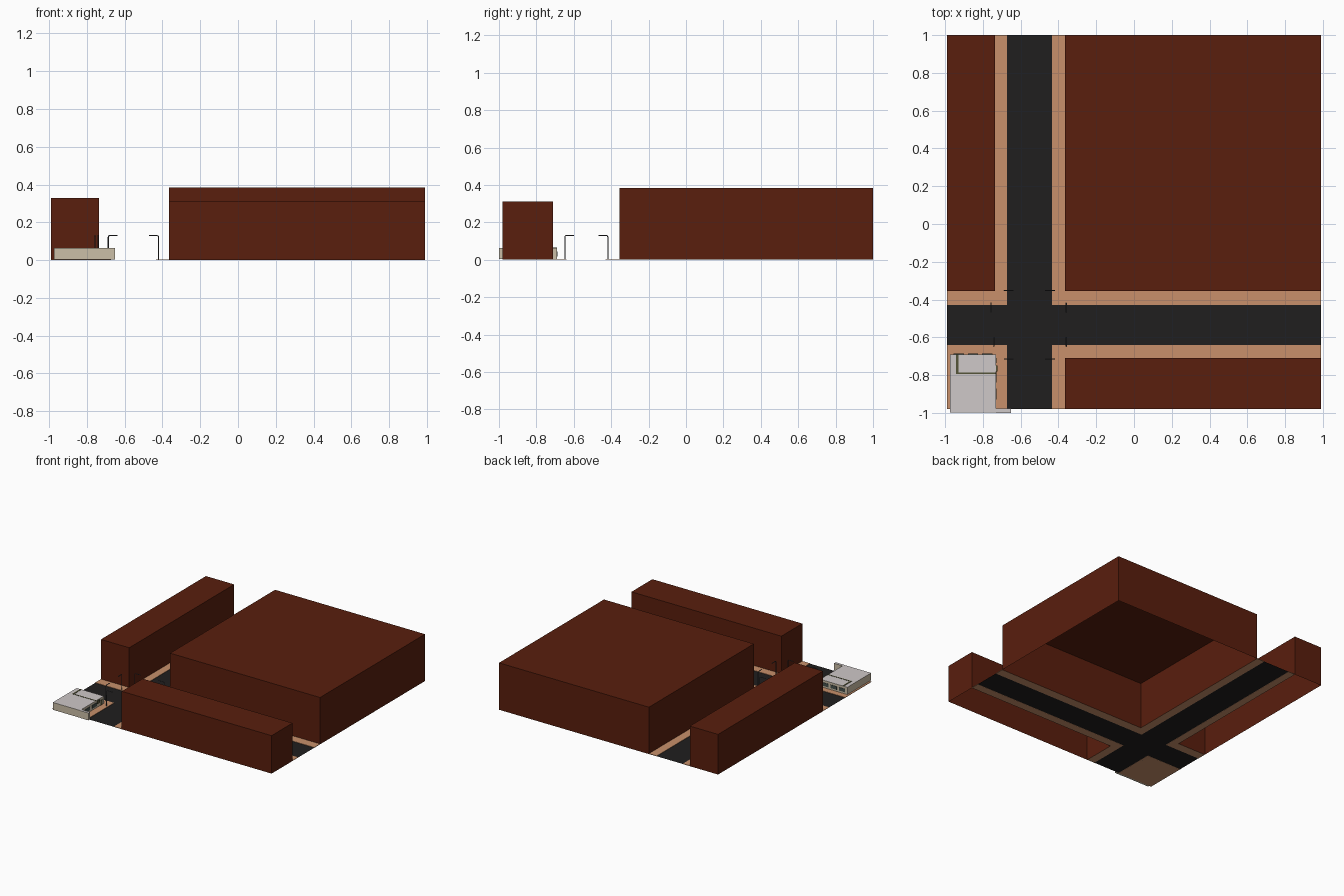
import bpy, bmesh

if "Cube" in bpy.data.objects:
    bpy.data.objects.remove(bpy.data.objects["Cube"])

def mat(name, rgb):
    m = bpy.data.materials.new(name)
    m.diffuse_color = (*rgb, 1)
    m.use_nodes = True
    m.node_tree.nodes["Principled BSDF"].inputs["Base Color"].default_value = m.diffuse_color
    return m

BRICK = mat("brick", (0.10, 0.013, 0.004))
ASPHALT = mat("asphalt", (0.014, 0.013, 0.013))
PAVING = mat("paving", (0.58, 0.28, 0.145))
ROOF = mat("roof", (0.62, 0.58, 0.58))
PLASTER = mat("plaster", (0.60, 0.52, 0.39))
OLIVE = mat("olive", (0.09, 0.09, 0.04))
GLASS = mat("glass", (0.06, 0.08, 0.07))
METAL = mat("metal", (0.06, 0.06, 0.065))

def prism(name, pts, z0, z1, material, bottom=True, top_mat=None):
    """Extrude a counter-clockwise outline between two heights."""
    bm = bmesh.new()
    lo = [bm.verts.new((x, y, z0)) for x, y in pts]
    if z1 == z0:
        bm.faces.new(lo)
    else:
        hi = [bm.verts.new((x, y, z1)) for x, y in pts]
        n = len(pts)
        for i in range(n):
            j = (i + 1) % n
            bm.faces.new((lo[i], lo[j], hi[j], hi[i]))
        top = bm.faces.new(hi)
        if top_mat:
            top.material_index = 1
        if bottom:
            bm.faces.new(lo[::-1])
    me = bpy.data.meshes.new(name)
    bm.to_mesh(me)
    bm.free()
    me.materials.append(material)
    if top_mat:
        me.materials.append(top_mat)
    ob = bpy.data.objects.new(name, me)
    bpy.context.collection.objects.link(ob)
    return ob

def box(name, x0, x1, y0, y1, z0, z1, material, **kw):
    return prism(name, [(x0, y0), (x1, y0), (x1, y1), (x0, y1)], z0, z1, material, **kw)

# City blocks: hollow shells, open underneath
box("large_block", -0.365, 0.99, -0.355, 1.0, 0, 0.383, BRICK, bottom=False)
box("left_block", -0.99, -0.735, -0.355, 1.0, 0, 0.328, BRICK, bottom=False)
box("front_block", -0.365, 0.99, -0.98, -0.71, 0, 0.31, BRICK, bottom=False)

# Crossing roads as one flat cross
X0, X1, Y0, Y1 = -0.672, -0.435, -0.64, -0.43
prism("crossroads", [(-0.99, Y0), (X0, Y0), (X0, -0.98), (X1, -0.98), (X1, Y0), (0.99, Y0),
                     (0.99, Y1), (X1, Y1), (X1, 1), (X0, 1), (X0, Y1), (-0.99, Y1)],
      0.001, 0.001, ASPHALT)

# Pavements: three L shapes and the corner lot
H = 0.004
prism("pavement_left", [(-0.99, Y1), (X0, Y1), (X0, 1), (-0.735, 1), (-0.735, -0.355),
                        (-0.99, -0.355)], 0, H, PAVING)
prism("pavement_large", [(X1, Y1), (0.99, Y1), (0.99, -0.355), (-0.365, -0.355),
                         (-0.365, 1), (X1, 1)], 0, H, PAVING)
prism("pavement_front", [(X1, -0.98), (-0.365, -0.98), (-0.365, -0.71), (0.99, -0.71),
                         (0.99, Y0), (X1, Y0)], 0, H, PAVING)
box("corner_lot", -0.99, X0, -0.98, Y0, 0, H, PAVING)

# Low corner shop with a boundary wall along the front
T = 0.063
box("shop_body", -0.975, -0.73, -0.998, -0.69, 0.003, T, PLASTER, top_mat=ROOF)
box("boundary_wall", -0.73, -0.652, -1.0, -0.978, 0.003, T, PLASTER, top_mat=ROOF)

# Roof trim strips
box("roof_trim_side", -0.942, -0.930, -0.795, -0.69, T, T + 0.002, OLIVE)
box("roof_trim_cross", -0.930, -0.73, -0.795, -0.787, T, T + 0.002, OLIVE)

# Shop windows and doors on the two street sides
for i in range(3):
    x = -0.955 + i * 0.075
    box("back_window", x, x + 0.055, -0.69, -0.687, 0.018, 0.045, GLASS)
for i in range(2):
    y = -0.93 + i * 0.09
    box("side_window", -0.73, -0.727, y, y + 0.06, 0.018, 0.045, GLASS)
box("shop_door", -0.73, -0.727, -0.735, -0.71, H, 0.045, OLIVE)
box("wall_sign", -0.73, -0.722, -0.78, -0.75, 0.035, 0.06, OLIVE)

# Street lamps: bent poles reaching over the road
def lamp(x, y, dx, dy):
    h, arm, r = 0.13, 0.05, 0.008
    path = [(0, 0), (0, h - r), (0.3 * r, h - 0.3 * r), (r, h), (arm, h)]
    cu = bpy.data.curves.new("street_lamp", 'CURVE')
    cu.dimensions = '3D'
    cu.bevel_depth = 0.003
    cu.bevel_resolution = 1
    cu.use_fill_caps = True
    sp = cu.splines.new('POLY')
    sp.points.add(len(path) - 1)
    for p, (d, z) in zip(sp.points, path):
        p.co = (x + dx * d, y + dy * d, z, 1)
    cu.materials.append(METAL)
    ob = bpy.data.objects.new("street_lamp", cu)
    bpy.context.collection.objects.link(ob)
    bpy.ops.object.select_all(action='DESELECT')
    ob.select_set(True)
    bpy.context.view_layer.objects.active = ob
    bpy.ops.object.convert(target='MESH')

for y in (-0.351, -0.715):
    lamp(-0.687, y, 1, 0)
    lamp(-0.421, y, -1, 0)
for x_back, x_front in ((-0.757, -0.742), (-0.359, -0.359)):
    lamp(x_back, -0.418, 0, -1)
    lamp(x_front, -0.648, 0, 1)
